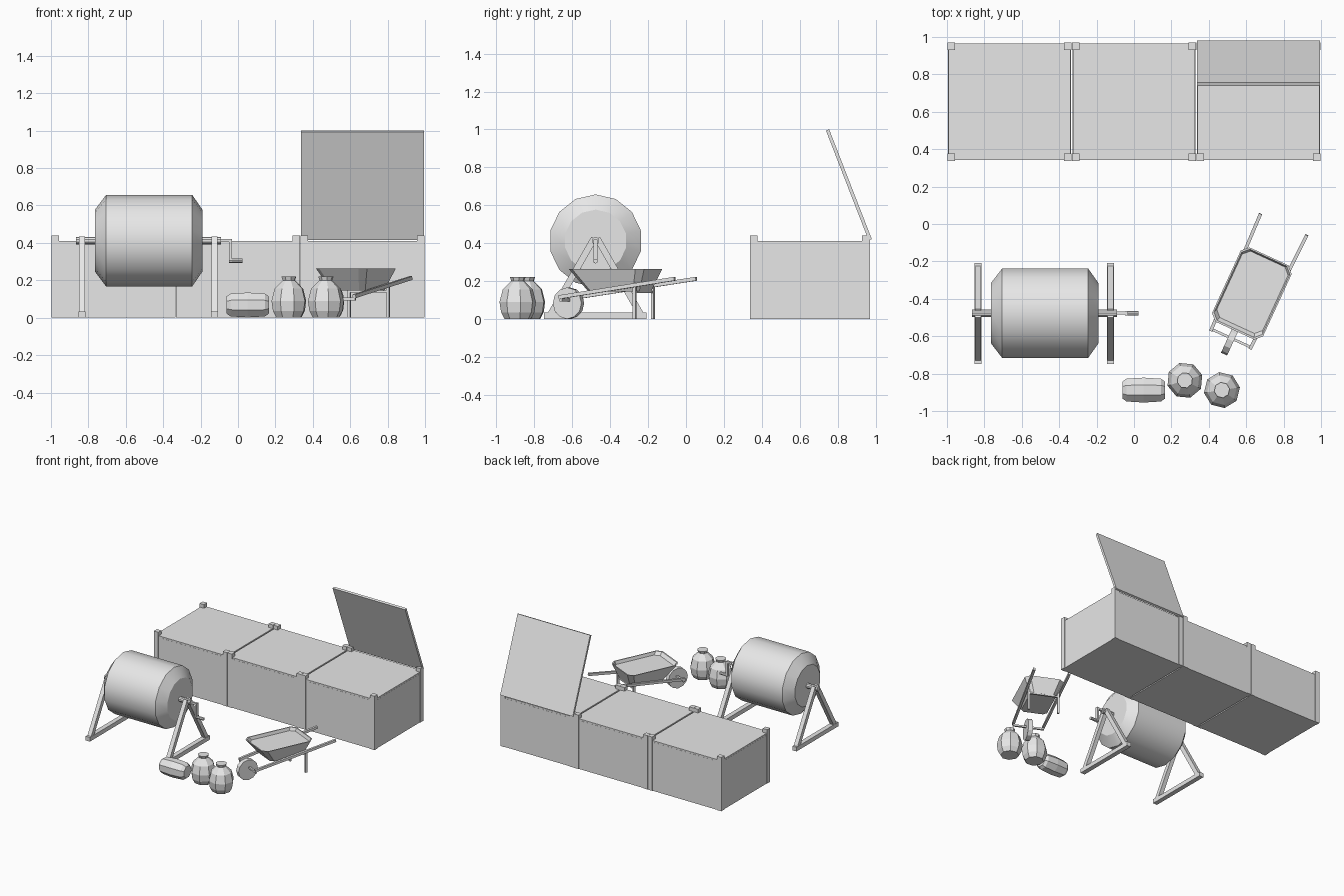
import bpy, bmesh, math
from mathutils import Matrix, Vector

if "Cube" in bpy.data.objects:
    bpy.data.objects.remove(bpy.data.objects["Cube"])

grey = bpy.data.materials.new("light_grey")
grey.diffuse_color = (0.8, 0.8, 0.8, 1)
grey.use_nodes = True
grey.node_tree.nodes["Principled BSDF"].inputs["Base Color"].default_value = grey.diffuse_color


def loft(name, rings, matrix=Matrix(), smooth=False):
    """Skin a list of equal-length rings and cap both ends."""
    bm = bmesh.new()
    loops = [[bm.verts.new(matrix @ Vector(p)) for p in r] for r in rings]
    n = len(loops[0])
    for a, b in zip(loops, loops[1:]):
        for i in range(n):
            j = (i + 1) % n
            bm.faces.new((a[i], a[j], b[j], b[i]))
    bm.faces.new(loops[0][::-1])
    bm.faces.new(loops[-1])
    bmesh.ops.recalc_face_normals(bm, faces=bm.faces)
    me = bpy.data.meshes.new(name)
    bm.to_mesh(me)
    bm.free()
    me.materials.append(grey)
    ob = bpy.data.objects.new(name, me)
    bpy.context.collection.objects.link(ob)
    if smooth:
        bpy.ops.object.select_all(action='DESELECT')
        ob.select_set(True)
        bpy.context.view_layer.objects.active = ob
        bpy.ops.object.shade_smooth_by_angle(angle=math.radians(30))
    return ob


def lathe(name, profile, sides, matrix=Matrix(), phase=0.0, smooth=False):
    """Revolve (radius, z) points around local z."""
    angles = [phase + 2 * math.pi * i / sides for i in range(sides)]
    rings = [[(r * math.cos(a), r * math.sin(a), z) for a in angles] for r, z in profile]
    return loft(name, rings, matrix, smooth)


def box(name, lo, hi):
    rings = [[(lo[0], lo[1], z), (hi[0], lo[1], z), (hi[0], hi[1], z), (lo[0], hi[1], z)]
             for z in (lo[2], hi[2])]
    return loft(name, rings)


def beam(name, p, q, w, h, matrix=Matrix()):
    """Rectangular bar from p to q: w sideways, h upwards."""
    p, q = Vector(p), Vector(q)
    d = (q - p).normalized()
    ref = Vector((0, 0, 1)) if abs(d.z) < 0.99 else Vector((0, 1, 0))
    s = d.cross(ref).normalized()
    u = s.cross(d)
    rings = [[c + s * (w / 2 * a) + u * (h / 2 * b)
              for a, b in ((-1, -1), (1, -1), (1, 1), (-1, 1))] for c in (p, q)]
    return loft(name, rings, matrix)


ALONG_X = Matrix.Rotation(math.pi / 2, 4, 'Y')

# Three compost bins with corner posts
Y0, Y1 = 0.338, 0.97
for k, cx in enumerate((-0.666, 0, 0.666)):
    box(f"bin_{k}", (cx - 0.328, Y0 + 0.004, 0), (cx + 0.328, Y1 - 0.004, 0.397))
    top = "compost_fill" if k == 2 else "closed_lid"
    box(f"{top}_{k}", (cx - 0.327, Y0 + 0.005, 0.397), (cx + 0.327, Y1 - 0.005, 0.41))
    for sx in (-1, 1):
        for y in (Y0, Y1 - 0.04):
            xs = sorted((cx + sx * 0.332, cx + sx * 0.292))
            box(f"bin_post_{k}", (xs[0], y, 0), (xs[1], y + 0.04, 0.44))
beam("open_lid", (0.666, 0.972, 0.418), (0.666, 0.747, 0.997), 0.656, 0.018)

# Tumbler drum and axle
TY, TZ = -0.477, 0.412
lathe("tumbler_drum", [(0.165, -0.765), (0.245, -0.705), (0.245, -0.245), (0.165, -0.19)],
      14, Matrix.Translation((0, TY, TZ)) @ ALONG_X, smooth=True)
lathe("tumbler_axle", [(0.02, -0.865), (0.02, -0.09)], 10,
      Matrix.Translation((0, TY, TZ)) @ ALONG_X, smooth=True)

# A-frame stands
for x in (-0.834, -0.126):
    box("stand_foot_rail", (x - 0.019, TY - 0.272, 0), (x + 0.019, TY + 0.268, 0.034))
    for s in (-1, 1):
        beam("stand_leg", (x, TY + s * 0.24, 0.02), (x, TY + s * 0.008, 0.425), 0.034, 0.034)

# Crank handle
beam("crank_shaft", (-0.1, TY, TZ), (-0.033, TY, TZ), 0.016, 0.016)
beam("crank_arm", (-0.04, TY, TZ + 0.008), (-0.04, TY, 0.297), 0.016, 0.022)
lathe("crank_grip", [(0.012, -0.048), (0.012, 0.025)], 8,
      Matrix.Translation((0, TY, 0.305)) @ ALONG_X)

# Wheelbarrow, local y runs from wheel to handles
B = Matrix.Translation((0.516, -0.62, 0)) @ Matrix.Rotation(math.radians(-24.7), 4, 'Z')


def tray_ring(w, y0, y1, z, c):
    return [(-w + c, y0, z), (w - c, y0, z), (w, y0 + c, z), (w, y1 - c, z),
            (w - c, y1, z), (-w + c, y1, z), (-w, y1 - c, z), (-w, y0 + c, z)]


loft("barrow_tray", [tray_ring(0.1, 0.15, 0.445, 0.145, 0.025),
                     tray_ring(0.15, 0.055, 0.492, 0.263, 0.035),
                     tray_ring(0.142, 0.065, 0.484, 0.263, 0.033),
                     tray_ring(0.135, 0.085, 0.476, 0.238, 0.033)], B)
for s in (-1, 1):
    beam("barrow_handle", (s * 0.116, 0, 0.115), (s * 0.136, 0.68, 0.212), 0.018, 0.02, B)
    beam("barrow_leg", (s * 0.115, 0.4375, 0), (s * 0.115, 0.4375, 0.17), 0.016, 0.016, B)
beam("barrow_leg_brace", (-0.115, 0.4375, 0.142), (0.115, 0.4375, 0.142), 0.014, 0.012, B)
lathe("barrow_wheel", [(0.083, -0.018), (0.083, 0.018)], 12,
      B @ Matrix.Translation((0, 0, 0.083)) @ ALONG_X)
beam("barrow_wheel_axle", (-0.12, 0.01, 0.1), (0.12, 0.01, 0.1), 0.014, 0.014, B)

# Two tied sacks and one lying sack
SACK = [(0.07, 0), (0.089, 0.035), (0.097, 0.09), (0.08, 0.155), (0.034, 0.2), (0.042, 0.221)]
for x, y, a in ((0.47, -0.888, 0.15), (0.272, -0.836, 0.3)):
    lathe("standing_sack", SACK, 8, Matrix.Translation((x, y, 0)), a)
lathe("lying_sack", [(0.05, -0.113), (0.066, -0.092), (0.072, 0), (0.066, 0.092), (0.05, 0.113)],
      8, Matrix.Translation((0.052, -0.888, 0.068)) @ ALONG_X, math.pi / 8)
